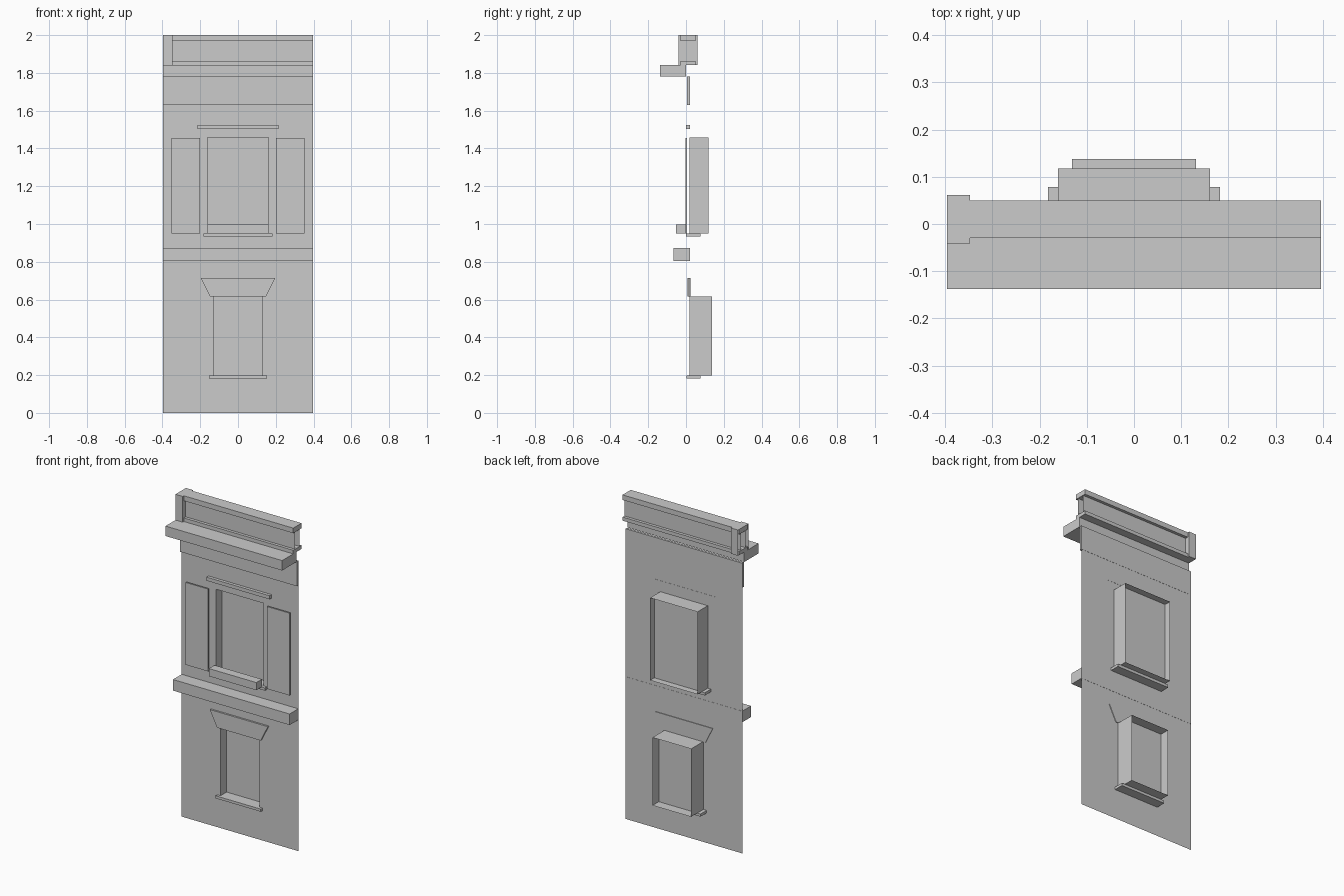
import bpy, bmesh

if "Cube" in bpy.data.objects:
    bpy.data.objects.remove(bpy.data.objects["Cube"])

W = 0.396       # half width of the facade
WALL_Y = 0.019  # plane of the wall
PANE_Y = 0.077  # plane of the window panes


def finish(name, bm):
    bmesh.ops.remove_doubles(bm, verts=bm.verts, dist=1e-5)
    me = bpy.data.meshes.new(name)
    bm.to_mesh(me)
    bm.free()
    ob = bpy.data.objects.new(name, me)
    bpy.context.collection.objects.link(ob)
    return ob


def prism(name, profile, y0, y1, open_sides=()):
    """Extrude an x-z outline along y; open_sides lists (axis, sign) of faces to drop."""
    bm = bmesh.new()
    face = bm.faces.new([bm.verts.new((x, y0, z)) for x, z in profile])
    ext = bmesh.ops.extrude_face_region(bm, geom=[face], use_keep_orig=True)
    for v in ext["geom"]:
        if isinstance(v, bmesh.types.BMVert):
            v.co.y = y1
    bmesh.ops.recalc_face_normals(bm, faces=bm.faces)
    bm.normal_update()
    gone = [f for f in bm.faces if any(f.normal[a] * s > 0.9 for a, s in open_sides)]
    bmesh.ops.delete(bm, geom=gone, context='FACES')
    return finish(name, bm)


def box(name, x, y, z, open_sides=()):
    return prism(name, [(x[0], z[0]), (x[1], z[0]), (x[1], z[1]), (x[0], z[1])],
                 y[0], y[1], open_sides)


def wall_panel(name, z0, z1, hx, hz0, hz1):
    """Flat wall sheet with one rectangular window hole."""
    bm = bmesh.new()
    xs, zs = [-W, -hx, hx, W], [z0, hz0, hz1, z1]
    for i in range(3):
        for j in range(3):
            if (i, j) != (1, 1):
                cs = [(i, j), (i + 1, j), (i + 1, j + 1), (i, j + 1)]
                bm.faces.new([bm.verts.new((xs[a], WALL_Y, zs[b])) for a, b in cs])
    return finish(name, bm)


def window(name, hx, z0, z1, back_y):
    """Reveal open at both ends, with a pane part way in."""
    reveal = box(name + "_reveal", (-hx, hx), (WALL_Y, back_y), (z0, z1), [(1, -1), (1, 1)])
    reveal.data.flip_normals()
    bm = bmesh.new()
    bm.faces.new([bm.verts.new((x, PANE_Y, z))
                  for x, z in ((-hx, z0), (hx, z0), (hx, z1), (-hx, z1))])
    finish(name + "_pane", bm)


full = (-W, W)

# Walls and windows
wall_panel("lower_wall", 0, 0.805, 0.131, 0.199, 0.616)
wall_panel("upper_wall", 0.873, 1.63, 0.161, 0.951, 1.457)
window("lower_window", 0.131, 0.199, 0.616, 0.1375)
window("upper_window", 0.161, 0.951, 1.457, 0.118)

# Lower window trim
box("lower_sill", (-0.153, 0.153), (0.002, 0.078), (0.183, 0.199))
prism("lower_lintel", [(-0.148, 0.616), (0.148, 0.616), (0.197, 0.714), (-0.197, 0.714)],
      0.008, 0.023)

# Upper window trim
box("upper_sill", (-0.182, 0.182), (0.0, 0.078), (0.934, 0.951))
box("window_box", (-0.161, 0.161), (-0.052, 0.002), (0.951, 0.998))
box("upper_lintel", (-0.214, 0.214), (0.0, 0.02), (1.503, 1.525))
for side, s in (("left", -1), ("right", 1)):
    box(side + "_shutter", sorted((s * 0.2, s * 0.353)), (-0.003, 0.006), (0.951, 1.456))

# Horizontal bands
box("band_course", full, (-0.065, 0.02), (0.805, 0.873))
box("frieze", full, (0.005, 0.02), (1.63, 1.781))
box("cornice", full, (-0.1375, 0.001), (1.781, 1.842))

# Parapet with rails, hollow panel and hollow end pier
box("parapet_base", full, (-0.030, 0.050), (1.842, 1.864))
box("parapet_panel", full, (-0.012, 0.032), (1.864, 1.969), [(0, -1), (0, 1)])
box("parapet_cap", full, (-0.030, 0.050), (1.969, 2.0))
box("end_pier", (-W, -0.347), (-0.041, 0.061), (1.842, 2.0), [(0, -1)])
